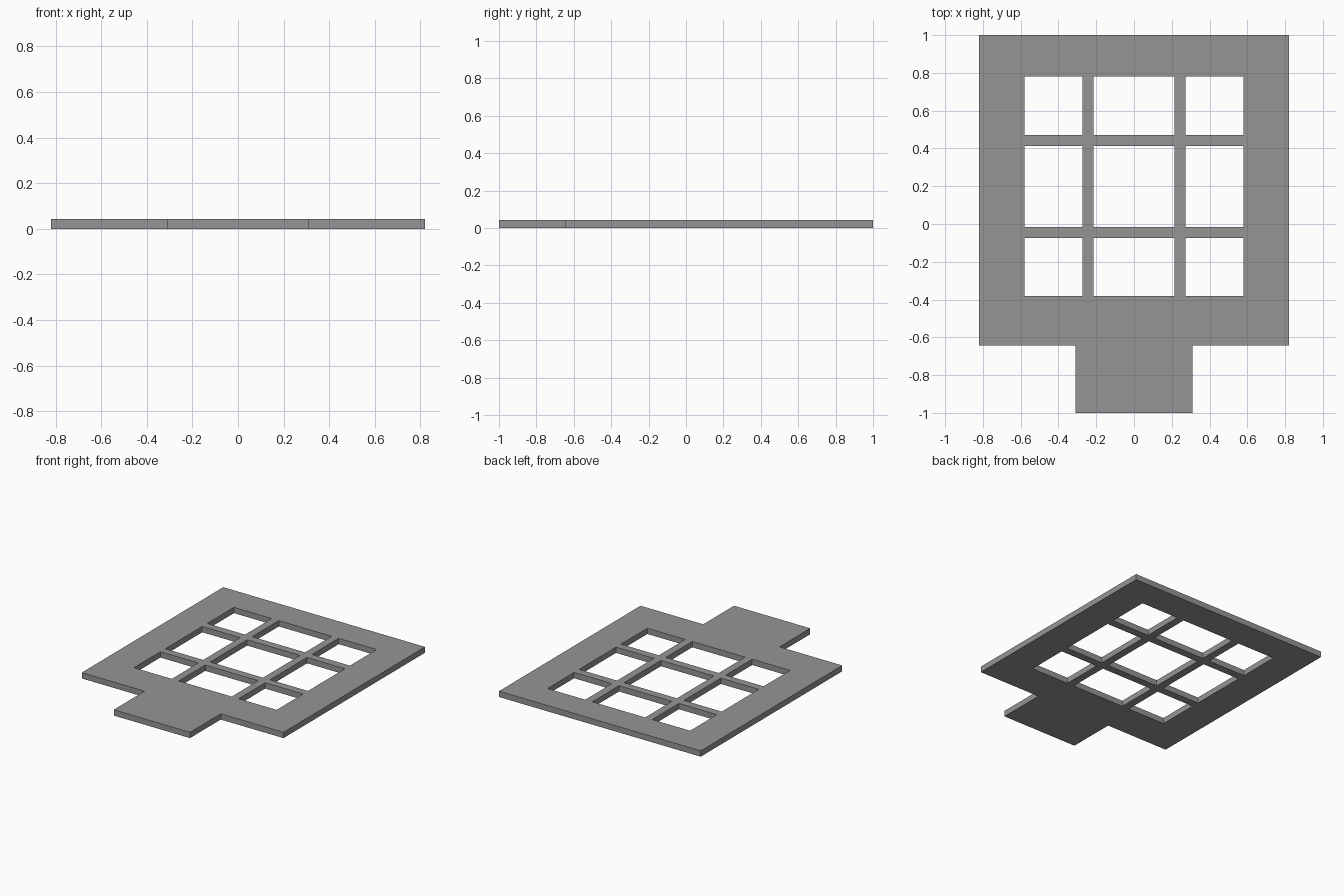
import bpy, bmesh

if "Cube" in bpy.data.objects:
    bpy.data.objects.remove(bpy.data.objects["Cube"])

THICK = 0.043
# Grid lines shared by frame, bars and tab
XS = [-0.82, -0.58, -0.31, -0.272, -0.215, 0.215, 0.272, 0.31, 0.58, 0.82]
YS = [-1.0, -0.643, -0.38, -0.073, -0.016, 0.413, 0.471, 0.781, 1.0]
HOLES_X = [(-0.58, -0.272), (-0.215, 0.215), (0.272, 0.58)]
HOLES_Y = [(-0.38, -0.073), (-0.016, 0.413), (0.471, 0.781)]


def inside(v, spans):
    return any(a < v < b for a, b in spans)


def solid(x, y):
    if y < -0.643:                      # tab at the front
        return abs(x) < 0.31
    return not (inside(x, HOLES_X) and inside(y, HOLES_Y))


bm = bmesh.new()
grid = [[bm.verts.new((x, y, 0)) for y in YS] for x in XS]
for i in range(len(XS) - 1):
    for j in range(len(YS) - 1):
        if solid((XS[i] + XS[i + 1]) / 2, (YS[j] + YS[j + 1]) / 2):
            bm.faces.new((grid[i][j], grid[i + 1][j],
                          grid[i + 1][j + 1], grid[i][j + 1]))
bmesh.ops.delete(bm, geom=[v for v in bm.verts if not v.link_faces], context='VERTS')

# Give the flat plate its thickness
base = bm.faces[:]
ext = bmesh.ops.extrude_face_region(bm, geom=base, use_keep_orig=True)
top = [g for g in ext['geom'] if isinstance(g, bmesh.types.BMVert)]
bmesh.ops.translate(bm, verts=top, vec=(0, 0, THICK))
bmesh.ops.recalc_face_normals(bm, faces=bm.faces[:])

mesh = bpy.data.meshes.new("window_plate")
bm.to_mesh(mesh)
bm.free()
plate = bpy.data.objects.new("window_plate", mesh)
bpy.context.collection.objects.link(plate)

# Dark grey finish
mat = bpy.data.materials.new("dark_grey")
mat.diffuse_color = (0.3, 0.3, 0.3, 1)
mat.use_nodes = True
mat.node_tree.nodes["Principled BSDF"].inputs["Base Color"].default_value = mat.diffuse_color
mesh.materials.append(mat)
